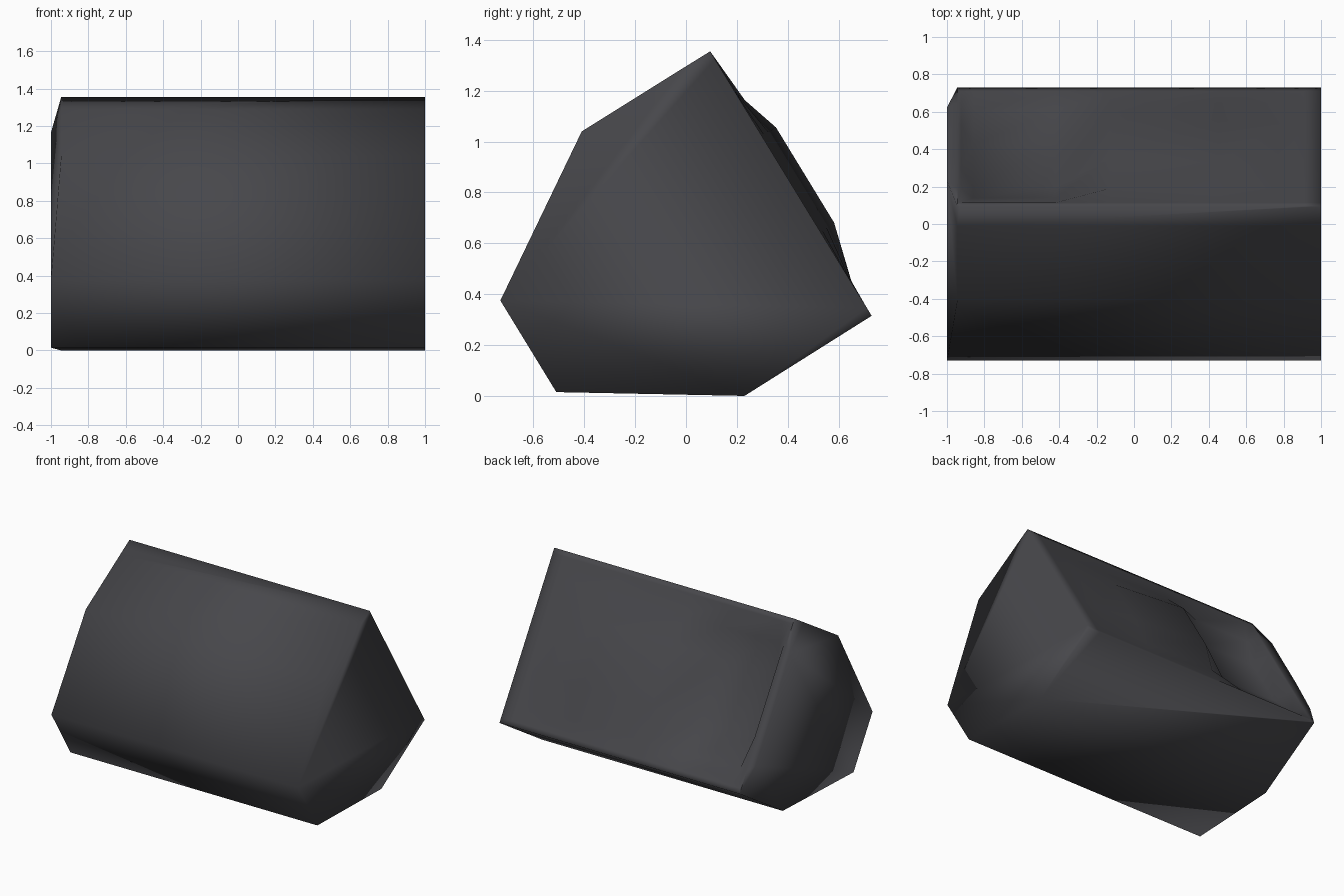
import bpy, bmesh
from mathutils import Vector

cube = bpy.data.objects.get("Cube")
if cube:
    bpy.data.objects.remove(cube)

mat = bpy.data.materials.new("charcoal")
mat.use_nodes = True
color = (0.063, 0.063, 0.07, 1)
mat.diffuse_color = color
mat.node_tree.nodes["Principled BSDF"].inputs["Base Color"].default_value = color

# Sloping back face: from the top ridge down to the rear corner
TOP, REAR = Vector((0, 0.095, 1.355)), Vector((0, 0.73, 0.315))
OUT = Vector((0, 0.853, 0.521))

bm = bmesh.new()


def verts(points):
    return [bm.verts.new(p) for p in points]


def strip(a, b):
    """Quads between two rows of equal length."""
    for i in range(len(a) - 1):
        bm.faces.new((a[i], a[i + 1], b[i + 1], b[i]))


# Back face grid: (x, relief) per column; a pit on one side, a swell on the other
columns = [(-0.945, 0), (-0.925, 0), (-0.86, -0.12), (-0.42, -0.12),
           (-0.13, 0.065), (0.45, 0.03), (0.77, 0.01), (0.91, 0), (1, 0)]
# (fraction down the slope, share of pit relief, share of swell relief) per row
rows = [(0, 0, 0), (0.03, 0, 0), (0.15, 0.5, 0), (0.32, 1, 1),
        (0.68, 1, 1), (0.87, 0.4, 0.05), (0.97, 0, 0), (1, 0, 0)]
grid = []
for x, relief in columns:
    grid.append(verts([TOP.lerp(REAR, v) + Vector((x, 0, 0))
                       + OUT * relief * (pit if relief < 0 else swell)
                       for v, pit, swell in rows]))
for a, b in zip(grid, grid[1:]):
    strip(a, b)
rim = grid[0]
ridge = [col[0] for col in grid]
corner = [col[-1] for col in grid]

# Body: the remaining profile corners at both ends
profile = [(-0.01, 1.29), (-0.41, 1.04), (-0.73, 0.375), (-0.51, 0.015), (0.23, 0)]
end_a = verts([(1, y, z) for y, z in profile])
end_b = verts([(-1 if i in (2, 3) else -0.945, y, z)
               for i, (y, z) in enumerate(profile)])
strip(end_a, end_b)
bm.faces.new([end_a[0], end_b[0]] + ridge)
bm.faces.new([end_b[4], end_a[4]] + corner[::-1])
bm.faces.new(grid[-1] + end_a[::-1])

# Domed end: a flat middle with facets falling back to the edge
s, c, d, e, f = end_b
p, q, r = verts([(-1, 0.23, 1.165), (-1, 0.476, 0.754), (-1, 0.622, 0.494)])
for face in ((d, e, r, q, p), (c, d, p), (s, c, p), (s, p, rim[0]),
             (e, f, r), (f, rim[7], r),
             (rim[0], rim[1], rim[2], p), (rim[2], rim[3], p),
             (rim[3], rim[4], q, p), (rim[4], rim[5], r, q),
             (rim[5], rim[6], rim[7], r)):
    bm.faces.new(face)

bmesh.ops.recalc_face_normals(bm, faces=bm.faces)
for face in bm.faces:
    face.smooth = True

mesh = bpy.data.meshes.new("hollowed_body")
bm.to_mesh(mesh)
bm.free()
mesh.materials.append(mat)
body = bpy.data.objects.new("hollowed_body", mesh)
bpy.context.collection.objects.link(body)
